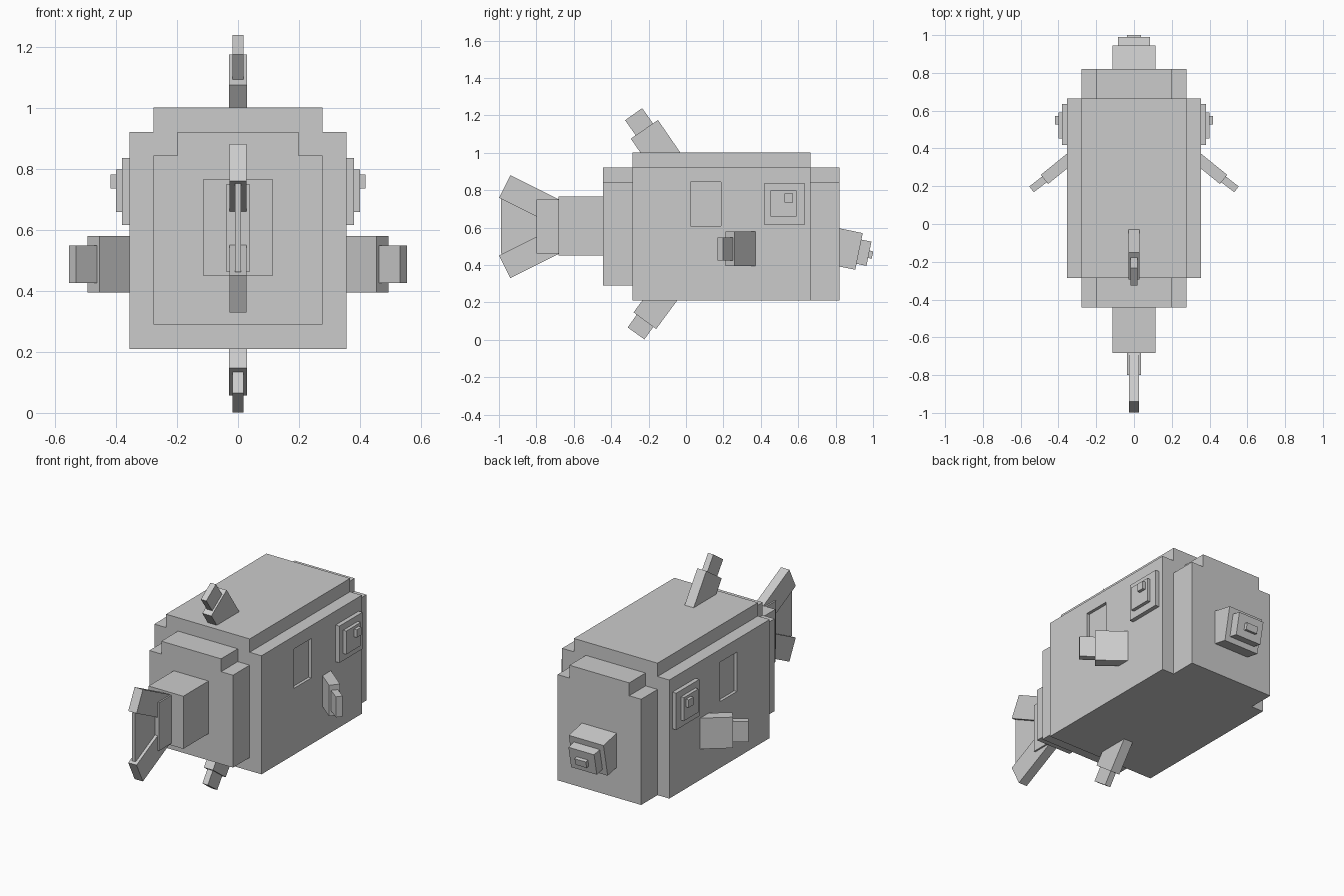
import bpy, bmesh, math
from mathutils import Matrix, Vector

if "Cube" in bpy.data.objects:
    bpy.data.objects.remove(bpy.data.objects["Cube"])

grey = bpy.data.materials.new("plain grey")
grey.diffuse_color = (0.6, 0.6, 0.6, 1)
grey.use_nodes = True
grey.node_tree.nodes["Principled BSDF"].inputs["Base Color"].default_value = grey.diffuse_color


def finish(name, bm):
    bmesh.ops.recalc_face_normals(bm, faces=bm.faces)
    mesh = bpy.data.meshes.new(name)
    bm.to_mesh(mesh)
    bm.free()
    mesh.materials.append(grey)
    ob = bpy.data.objects.new(name, mesh)
    bpy.context.collection.objects.link(ob)
    return ob


def box(name, centre, size, rot=None):
    bm = bmesh.new()
    m = Matrix.Translation(centre) @ (rot or Matrix()) @ Matrix.Diagonal((*size, 1))
    bmesh.ops.create_cube(bm, size=1, matrix=m)
    return finish(name, bm)


def bounds(name, lo, hi):
    lo, hi = Vector(lo), Vector(hi)
    return box(name, (lo + hi) / 2, hi - lo)


def side_bar(name, a, b, width, thick):
    """Box running from a to b in the (y, z) plane, centred on x = 0."""
    dy, dz = b[0] - a[0], b[1] - a[1]
    return box(name, (0, (a[0] + b[0]) / 2, (a[1] + b[1]) / 2),
               (thick, math.hypot(dy, dz), width),
               Matrix.Rotation(math.atan2(dz, dy), 4, 'X'))


def flat_bar(name, a, b, thick, z0, z1):
    """Box running from a to b in the (x, y) plane, between two heights."""
    dx, dy = b[0] - a[0], b[1] - a[1]
    return box(name, ((a[0] + b[0]) / 2, (a[1] + b[1]) / 2, (z0 + z1) / 2),
               (math.hypot(dx, dy), thick, z1 - z0),
               Matrix.Rotation(math.atan2(dy, dx), 4, 'Z'))


def stepped(name, y0, y1, w, z0, z_step, w_top, z1):
    """Block with a narrower top step, extruded along y."""
    half = [(w, z0), (w, z_step), (w_top, z_step), (w_top, z1)]
    outline = half + [(-x, z) for x, z in reversed(half)]
    bm = bmesh.new()
    face = bm.faces.new([bm.verts.new((x, y0, z)) for x, z in outline])
    ext = bmesh.ops.extrude_face_region(bm, geom=[face])["geom"]
    bmesh.ops.translate(bm, vec=(0, y1 - y0, 0),
                        verts=[v for v in ext if isinstance(v, bmesh.types.BMVert)])
    return finish(name, bm)


# Body blocks
body = stepped("body", -0.285, 0.665, 0.355, 0.21, 0.92, 0.277, 1.0)
stepped("head", 0.665, 0.82, 0.277, 0.21, 0.843, 0.198, 0.92)
stepped("rear_body", -0.443, -0.285, 0.277, 0.29, 0.843, 0.198, 0.92)

# Recessed gill openings cut into both sides of the body
for s in (-1, 1):
    cutter = box("gill_cutter", (s * 0.387, 0.106, 0.725), (0.10, 0.162, 0.236))
    cutter.hide_render = True
    mod = body.modifiers.new("gill", 'BOOLEAN')
    mod.operation, mod.object, mod.solver = 'DIFFERENCE', cutter, 'EXACT'
    bpy.context.view_layer.objects.active = body
    bpy.ops.object.modifier_apply(modifier=mod.name)
    bpy.data.objects.remove(cutter)

# Mouth: three plates tilted downwards
side_bar("snout", (0.78, 0.502), (0.925, 0.4725), 0.20, 0.23)
side_bar("lips", (0.91, 0.474), (0.978, 0.46), 0.132, 0.17)
side_bar("mouth", (0.96, 0.461), (0.997, 0.453), 0.04, 0.075)

# Tail
bounds("tail_base", (-0.115, -0.682, 0.45), (0.115, -0.44, 0.765))
bounds("tail_stem", (-0.037, -0.80, 0.462), (0.037, -0.68, 0.75))
bounds("tail_web", (-0.01, -0.988, 0.462), (0.01, -0.79, 0.752))
for name, s in (("upper", 1), ("lower", -1)):
    side_bar(f"{name}_tail_fin", (-0.685, 0.605 + s * 0.073),
             (-0.969, 0.605 + s * 0.215), 0.135, 0.055)

# Top and bottom fins, each with a narrower tip
side_bar("top_fin", (-0.085, 0.925), (-0.2225, 1.125), 0.176, 0.06)
side_bar("top_fin_tip", (-0.215, 1.114), (-0.28, 1.206), 0.112, 0.036)
side_bar("bottom_fin", (-0.085, 0.285), (-0.22, 0.102), 0.15, 0.06)
side_bar("bottom_fin_tip", (-0.21, 0.114), (-0.267, 0.034), 0.11, 0.036)

# Side fins and eyes, mirrored
for side, s in (("right", 1), ("left", -1)):
    flat_bar(f"{side}_fin", (s * 0.32, 0.361), (s * 0.474, 0.236), 0.062, 0.395, 0.58)
    flat_bar(f"{side}_fin_tip", (s * 0.46, 0.247), (s * 0.5425, 0.1835), 0.039, 0.425, 0.548)
    for part, x, y0, y1, z0, z1 in (("eye", 0.38, 0.417, 0.635, 0.616, 0.836),
                                    ("iris", 0.40, 0.453, 0.59, 0.658, 0.798),
                                    ("pupil", 0.418, 0.527, 0.572, 0.735, 0.782)):
        box(f"{side}_{part}", (s * (0.34 + x) / 2, (y0 + y1) / 2, (z0 + z1) / 2),
            (x - 0.34, y1 - y0, z1 - z0))
